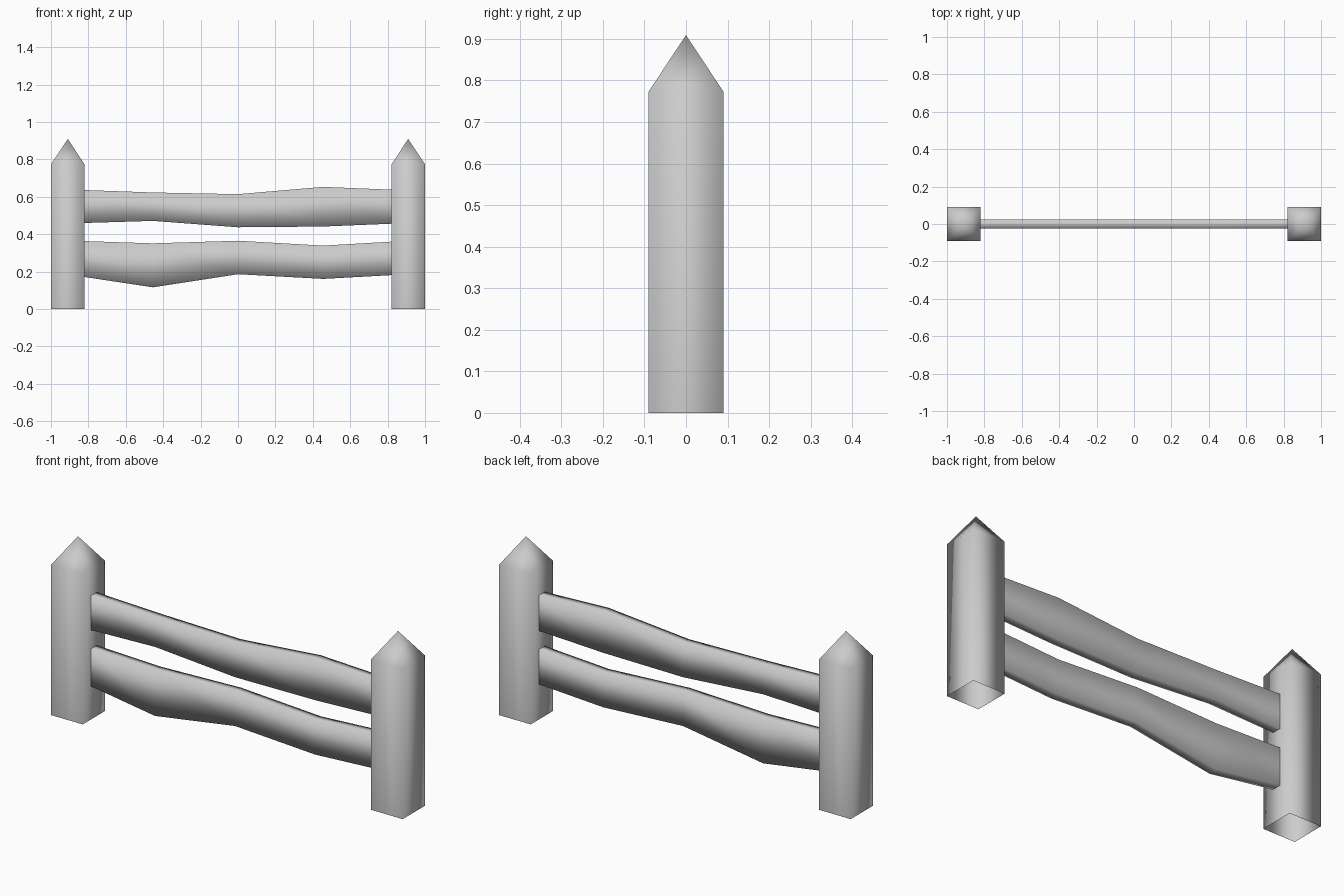
import bpy, bmesh

if "Cube" in bpy.data.objects:
    bpy.data.objects.remove(bpy.data.objects["Cube"])


def loft(name, rings, apex=None):
    """Skin a list of four-sided rings, open at the start, optionally ending in a point."""
    bm = bmesh.new()
    loops = [[bm.verts.new(p) for p in ring] for ring in rings]
    for a, b in zip(loops, loops[1:]):
        for i in range(4):
            j = (i + 1) % 4
            bm.faces.new((a[i], a[j], b[j], b[i]))
    if apex:
        tip = bm.verts.new(apex)
        for i in range(4):
            bm.faces.new((loops[-1][i], loops[-1][(i + 1) % 4], tip))
    for f in bm.faces:
        f.smooth = True
    mesh = bpy.data.meshes.new(name)
    bm.to_mesh(mesh)
    bm.free()
    obj = bpy.data.objects.new(name, mesh)
    bpy.context.collection.objects.link(obj)
    return obj


# Pointed square posts, open underneath
R = 0.09
for side, cx in (("left", -0.91), ("right", 0.91)):
    rings = [[(cx - R, -R, z), (cx + R, -R, z), (cx + R, R, z), (cx - R, R, z)]
             for z in (0, 0.773)]
    loft(side + "_post", rings, (cx, 0, 0.909))

# Wavy planks between the posts: (x, bottom z, top z)
T = 0.024
rails = {
    "upper_rail": [(-0.82, 0.46, 0.636), (-0.455, 0.471, 0.623), (0, 0.437, 0.614),
                   (0.455, 0.441, 0.653), (0.82, 0.456, 0.638)],
    "lower_rail": [(-0.82, 0.171, 0.363), (-0.455, 0.116, 0.351), (0, 0.186, 0.365),
                   (0.455, 0.161, 0.339), (0.82, 0.181, 0.36)],
}
for name, stations in rails.items():
    loft(name, [[(x, -T, lo), (x, T, lo), (x, T, hi), (x, -T, hi)]
                for x, lo, hi in stations])
